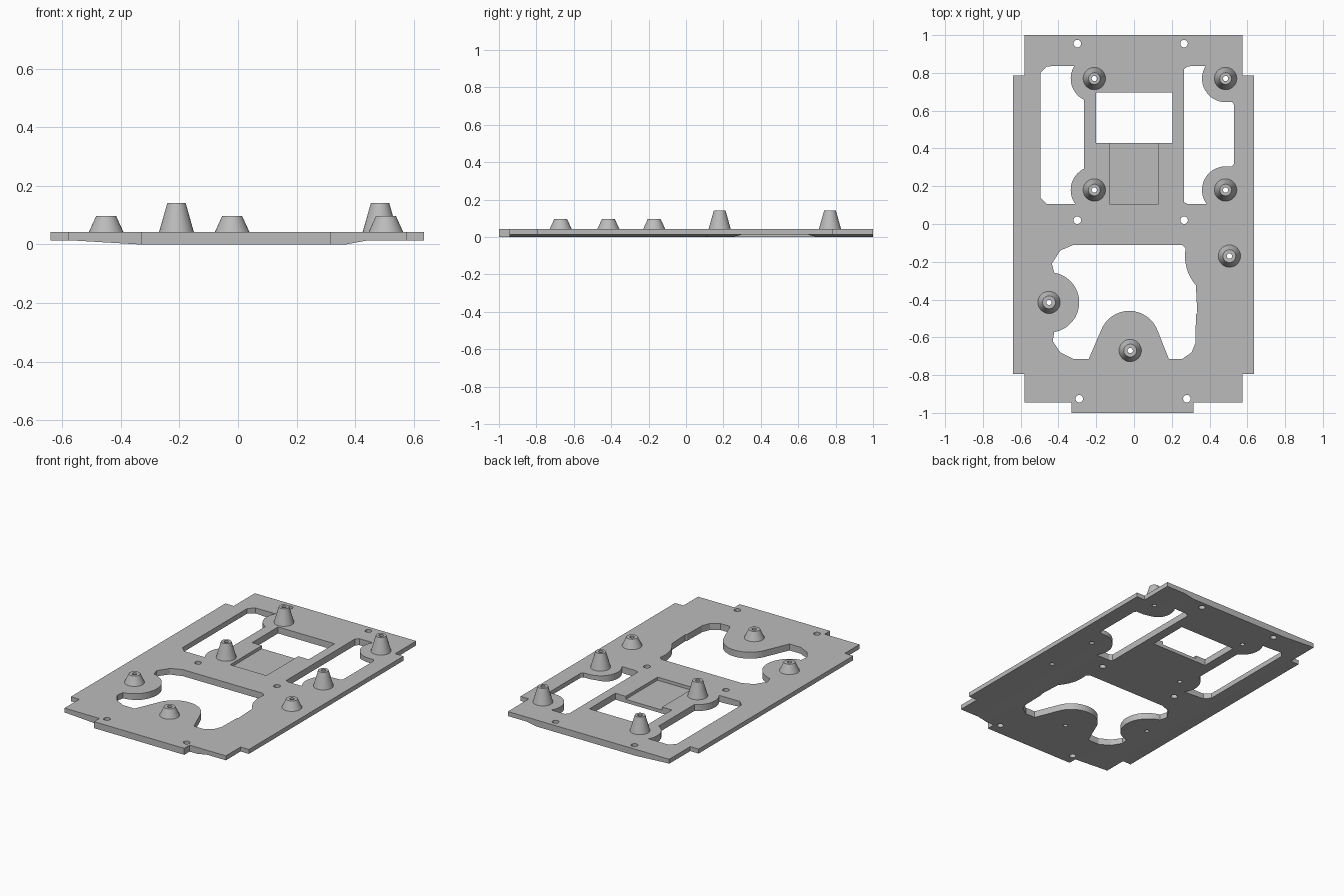
import bpy, bmesh
from math import cos, sin, radians, tau

cube = bpy.data.objects.get("Cube")
if cube:
    bpy.data.objects.remove(cube, do_unlink=True)

TOP = 0.042      # upper face of the plate
RIM = 0.013      # underside of the thinner side flanges
BORE = 0.014     # hole through each standoff

grey = bpy.data.materials.new("plain grey")
grey.use_nodes = True
colour = (0.5, 0.5, 0.5, 1)
grey.diffuse_color = colour
grey.node_tree.nodes["Principled BSDF"].inputs["Base Color"].default_value = colour


def arc(cx, cy, r, start, end, n=16):
    angles = [radians(start + (end - start) * i / n) for i in range(n + 1)]
    return [(cx + r * cos(a), cy + r * sin(a)) for a in angles]


def circle(cx, cy, r, n=24):
    return arc(cx, cy, r, 0, 360, n)[:-1]


def finish(bm, name, smooth=False):
    bmesh.ops.recalc_face_normals(bm, faces=bm.faces)
    mesh = bpy.data.meshes.new(name)
    bm.to_mesh(mesh)
    bm.free()
    mesh.materials.append(grey)
    obj = bpy.data.objects.new(name, mesh)
    bpy.context.collection.objects.link(obj)
    if smooth:
        bpy.ops.object.select_all(action='DESELECT')
        obj.select_set(True)
        bpy.context.view_layer.objects.active = obj
        bpy.ops.object.shade_smooth_by_angle(angle=radians(35))
    return obj


def slab(loops, height):
    """Flat sheet bounded by the first loop, pierced by the others, raised to height."""
    bm = bmesh.new()
    for loop in loops:
        vs = [bm.verts.new((x, y, 0)) for x, y in loop]
        for a, b in zip(vs, vs[1:] + vs[:1]):
            bm.edges.new((a, b))
    bmesh.ops.triangle_fill(bm, edges=bm.edges[:], use_beauty=True, normal=(0, 0, 1))
    raised = bmesh.ops.extrude_face_region(bm, geom=bm.faces[:])["geom"]
    for v in raised:
        if isinstance(v, bmesh.types.BMVert):
            v.co.z = height
    return bm


# Plate outline with stepped sides and a front tab
outline = [(-.58, 1), (.575, 1), (.575, .785), (.635, .785), (.635, -.795), (.575, -.795),
           (.575, -.945), (.315, -.945), (.315, -1), (-.33, -1), (-.33, -.945), (-.58, -.945),
           (-.58, -.795), (-.64, -.795), (-.64, .785), (-.58, .785)]

# Side windows curving round the standoff lugs
right_window = ([(-.46, .835)] + arc(-.21, .77, .125, 148, 244)
                + arc(-.21, .18, .125, 116, 217)
                + [(-.46, .105), (-.495, .14), (-.495, .80)])
left_window = ([(.285, .835)] + arc(.485, .77, .125, 148, 270)
               + [(.52, .645), (.53, .63), (.53, .32), (.52, .305)]
               + arc(.485, .18, .125, 90, 217)
               + [(.285, .105), (.265, .115), (.265, .82)])

# Wide window with three rounded lugs
front_window = ([(-.32, -.11), (.255, -.11)] + arc(.505, -.17, .235, 170, 221)
                + [(.335, -.47), (.328, -.48), (.325, -.63), (.305, -.68), (.255, -.715), (.185, -.715)]
                + arc(-.025, -.62, .16, 20, 160)
                + [(-.24, -.715), (-.32, -.715), (-.39, -.68), (-.43, -.62)]
                + arc(-.45, -.415, .16, -80, 80)
                + [(-.435, -.21), (-.39, -.14)])

# Square opening joined to the shallow pocket in front of it
centre_opening = [(-.2, .695), (.205, .695), (.205, .43), (.13, .43),
                  (.13, .105), (-.13, .105), (-.13, .43), (-.2, .43)]

screw_holes = [circle(x, y, .02) for x, y in
               [(-.3, .955), (.265, .955), (-.3, .02), (.265, .02), (-.29, -.925), (.28, -.925)]]
tall = [(-.21, .77), (.485, .77), (-.21, .18), (.485, .18)]
short = [(-.45, -.415), (.505, -.17), (-.02, -.67)]
bores = [circle(x, y, BORE) for x, y in tall + short]

plate = slab([outline, right_window, left_window, front_window, centre_opening]
             + screw_holes + bores, TOP)

# Thin the underside towards both flanges
creases = (-.56, -.34, .37, .44)
for x in creases:
    bmesh.ops.bisect_plane(plate, geom=plate.verts[:] + plate.edges[:] + plate.faces[:],
                           plane_co=(x, 0, 0), plane_no=(1, 0, 0), dist=1e-6)
for v in plate.verts:
    if v.co.z < TOP / 2:
        slope_r = (creases[1] - v.co.x) / (creases[1] - creases[0])
        slope_l = (v.co.x - creases[2]) / (creases[3] - creases[2])
        v.co.z = RIM * min(1, max(0, slope_r, slope_l))
finish(plate, "base_plate")

# Pocket floor
finish(slab([[(-.13, .105), (.13, .105), (.13, .43), (-.13, .43)]], .022), "pocket_floor")


def standoff(name, x, y, top, tip):
    """Hollow cone spun from rings: outer wall, rim and bore."""
    bm = bmesh.new()
    n = 32
    rings = []
    for r, z in [(.06, TOP - .002), (tip, top), (BORE, top), (BORE, TOP - .002)]:
        rings.append([bm.verts.new((x + r * cos(tau * i / n), y + r * sin(tau * i / n), z))
                      for i in range(n)])
    for a, b in zip(rings, rings[1:] + rings[:1]):
        for i in range(n):
            j = (i + 1) % n
            bm.faces.new((a[i], a[j], b[j], b[i]))
    finish(bm, name, smooth=True)


for i, (x, y) in enumerate(tall):
    standoff(f"tall_standoff_{i + 1}", x, y, .142, .031)
for i, (x, y) in enumerate(short):
    standoff(f"short_standoff_{i + 1}", x, y, .097, .034)
